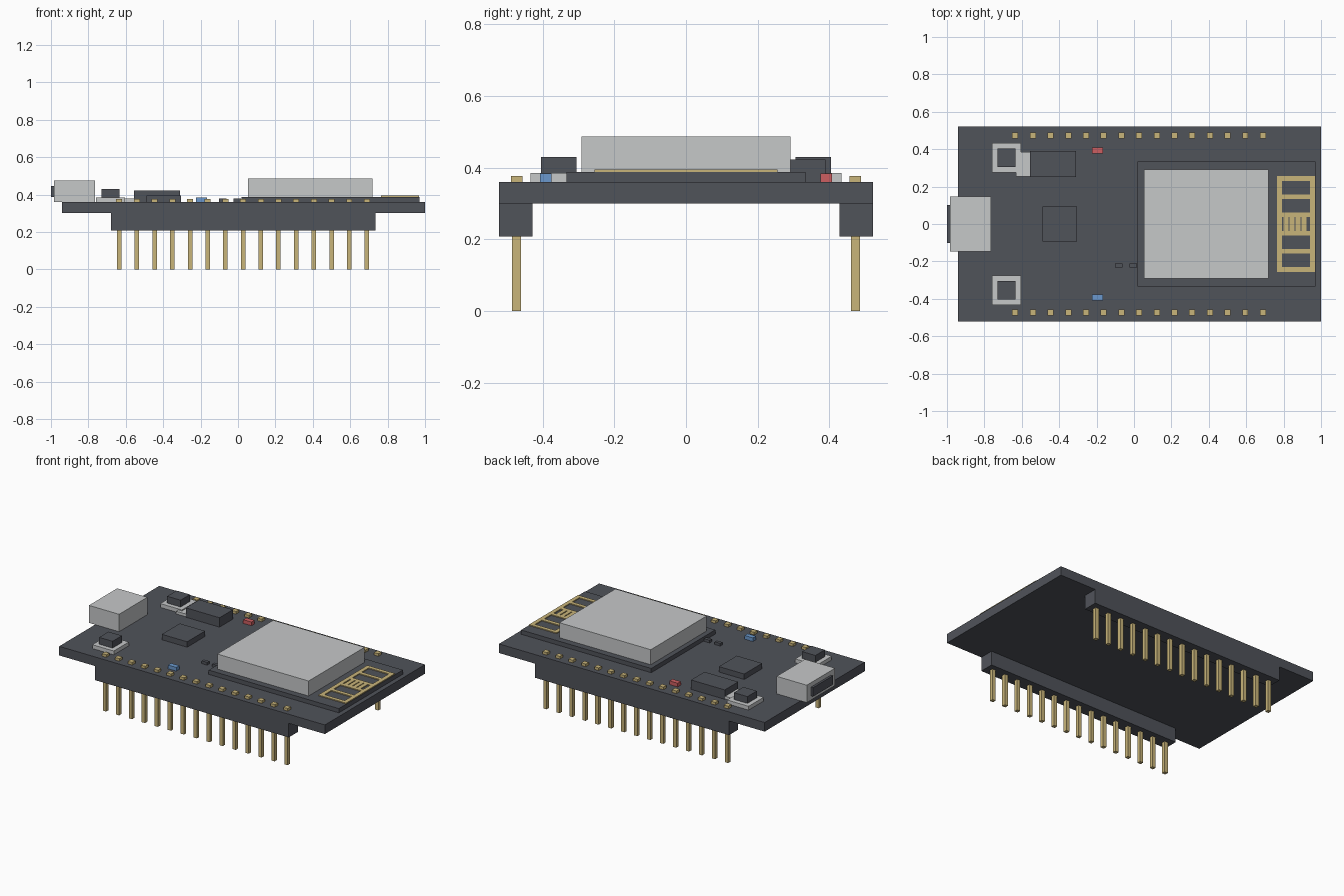
import bpy
import bmesh
from mathutils import Matrix

cube = bpy.data.objects.get("Cube")
if cube:
    bpy.data.objects.remove(cube, do_unlink=True)


def material(name, rgb):
    """Flat material from 0-255 display colour."""
    lin = [((c / 255 + 0.055) / 1.055) ** 2.4 for c in rgb] + [1]
    mat = bpy.data.materials.new(name)
    mat.use_nodes = True
    mat.diffuse_color = lin
    bsdf = next(n for n in mat.node_tree.nodes if n.type == "BSDF_PRINCIPLED")
    bsdf.inputs["Base Color"].default_value = lin
    return mat


DARK = material("charcoal", (80, 83, 90))
SILVER = material("silver", (198, 200, 201))
GOLD = material("gold", (201, 181, 122))
RED = material("red", (205, 95, 97))
BLUE = material("blue", (107, 153, 205))


def blocks(name, mat, *boxes):
    """One object made of boxes, each given as (x range, y range, z range)."""
    bm = bmesh.new()
    for box in boxes:
        size = [b - a for a, b in box]
        mid = [(a + b) / 2 for a, b in box]
        bmesh.ops.create_cube(
            bm, size=1, matrix=Matrix.Translation(mid) @ Matrix.Diagonal((*size, 1)))
    mesh = bpy.data.meshes.new(name)
    bm.to_mesh(mesh)
    bm.free()
    mesh.materials.append(mat)
    obj = bpy.data.objects.new(name, mesh)
    bpy.context.collection.objects.link(obj)
    return obj


def span(centre, width):
    return (centre - width / 2, centre + width / 2)


BASE, TOP = 0.30, 0.36      # board underside and top
MODULE_TOP = 0.388

# Main board
blocks("circuit_board", DARK, ((-0.94, 1.0), (-0.522, 0.522), (BASE, TOP)))

# Pin headers, pins, solder tips, buttons and lights on both long sides
for side, sign, light in (("left", 1, RED), ("right", -1, BLUE)):
    blocks(side + "_header", DARK,
           ((-0.68, 0.736), span(sign * 0.475, 0.094), (0.207, BASE)))
    y = sign * 0.473
    xs = [-0.635 + i * 0.0946 for i in range(15)]
    blocks(side + "_pins", GOLD,
           *[(span(x, 0.024), span(y, 0.024), (0, 0.207)) for x in xs])
    blocks(side + "_solder_tips", GOLD,
           *[(span(x, 0.032), span(y, 0.032), (TOP, 0.377)) for x in xs])
    y = sign * 0.355
    blocks(side + "_button_base", SILVER,
           (span(-0.682, 0.157), span(y, 0.157), (TOP, 0.385)))
    blocks(side + "_button_cap", DARK,
           (span(-0.682, 0.098), span(y, 0.098), (0.385, 0.43)))
    blocks(side + "_light", light,
           (span(-0.195, 0.06), span(sign * 0.392, 0.032), (TOP, 0.384)))

# Cable socket with its dark opening
blocks("socket_shell", SILVER, ((-0.985, -0.765), span(0, 0.295), (TOP, 0.475)))
blocks("socket_opening", DARK, ((-1.0, -0.985), span(0, 0.205), (0.387, 0.446)))

# Voltage regulator and its tab, square chip, two tiny resistors
blocks("regulator", DARK, ((-0.556, -0.31), (0.25, 0.39), (TOP, 0.422)))
blocks("regulator_tab", SILVER, ((-0.63, -0.556), (0.255, 0.385), (TOP, 0.378)))
blocks("chip", DARK, (span(-0.398, 0.185), span(0, 0.187), (TOP, 0.396)))
blocks("resistors", DARK,
       *[(span(x, 0.04), span(-0.222, 0.022), (TOP, 0.378)) for x in (-0.082, -0.005)])

# Radio module with metal shield
blocks("module_board", DARK, ((0.02, 0.97), span(0, 0.668), (TOP, MODULE_TOP)))
blocks("module_shield", SILVER, ((0.053, 0.72), span(0, 0.584), (MODULE_TOP, 0.487)))

# Antenna trace: two rails, six rungs, and a finely slotted centre
z = (MODULE_TOP, MODULE_TOP + 0.006)
trace = [(span(x, 0.027), span(0, 0.512), z) for x in (0.779, 0.954)]
trace += [((0.7925, 0.9405), span((i - 2.5) * 0.0972, 0.025), z) for i in range(6)]
trace += [(span(0.813 + i * 0.032, 0.026), span(0, 0.0722), z) for i in range(4)]
blocks("antenna_trace", GOLD, *trace)
